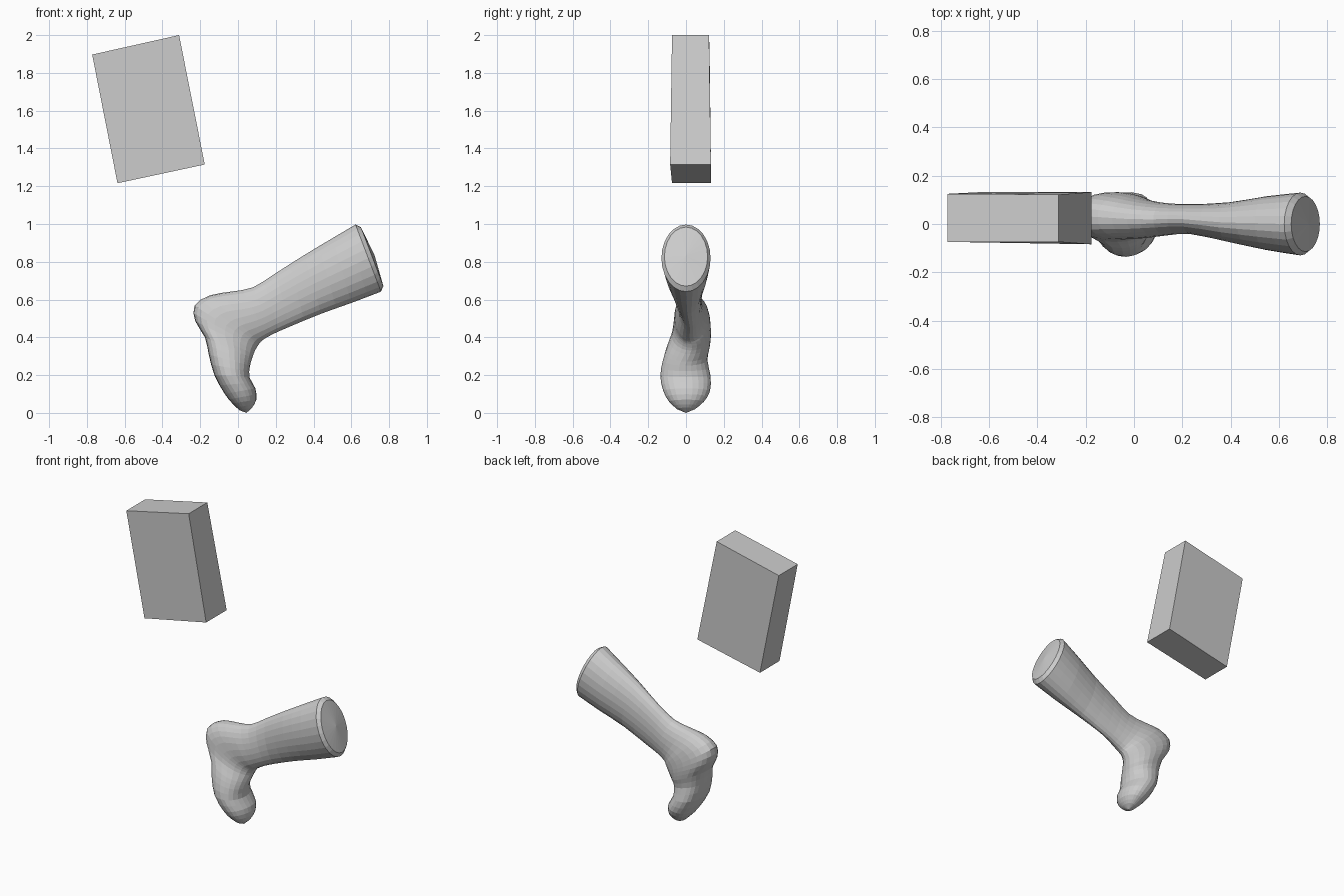
import bpy, bmesh, math
from mathutils import Vector

if "Cube" in bpy.data.objects:
    bpy.data.objects.remove(bpy.data.objects["Cube"])


def finish(bm, name):
    bmesh.ops.recalc_face_normals(bm, faces=bm.faces)
    mesh = bpy.data.meshes.new(name)
    bm.to_mesh(mesh)
    bm.free()
    obj = bpy.data.objects.new(name, mesh)
    bpy.context.collection.objects.link(obj)
    return obj


def catmull(a, b, c, d, t):
    return 0.5 * (2 * b + (c - a) * t + (2 * a - 5 * b + 4 * c - d) * t * t
                  + (3 * b - a - 3 * c + d) * t ** 3)


# Boot sections: back x, z, front x, z, y min, y max, sole squareness
sections = [
    (0.622, 0.997, 0.757, 0.642, -.130, .130, 1),
    (0.50, 0.925, 0.60, 0.582, -.108, .115, 1),
    (0.35, 0.835, 0.44, 0.525, -.075, .090, 1),
    (0.20, 0.740, 0.27, 0.455, -.042, .082, 1),
    (0.08, 0.665, 0.18, 0.415, -.048, .087, 1),
    (-0.03, 0.643, 0.13, 0.385, -.058, .10, .95),
    (-0.15, 0.622, 0.115, 0.37, -.062, .12, .85),
    (-0.23, 0.568, 0.105, 0.355, -.066, .13, .8),
    (-0.226, 0.485, 0.09, 0.33, -.075, .132, .8),
    (-0.175, 0.40, 0.075, 0.29, -.10, .125, .8),
    (-0.155, 0.31, 0.064, 0.25, -.122, .113, .8),
    (-0.125, 0.20, 0.06, 0.19, -.136, .13, .8),
    (-0.07, 0.10, 0.092, 0.13, -.12, .127, .85),
    (-0.03, 0.05, 0.097, 0.07, -.09, .095, .9),
    (0.008, 0.014, 0.075, 0.028, -.048, .048, 1),
]

SIDES, STEPS = 24, 2
last = len(sections) - 1
dense = []
for i in range(last):
    quad = [sections[max(0, min(last, i + k))] for k in (-1, 0, 1, 2)]
    for s in range(STEPS):
        dense.append([catmull(*v, s / STEPS) for v in zip(*quad)])
dense.append(sections[-1])

# Boot: loft the rounded sections from cuff to toe
bm = bmesh.new()
rings = []
for bx, bz, fx, fz, y0, y1, power in dense:
    back, front = Vector((bx, 0, bz)), Vector((fx, 0, fz))
    mid, half = (back + front) / 2, (back - front) / 2
    ring = []
    for k in range(SIDES):
        a = math.tau * k / SIDES
        c, s = math.cos(a), math.sin(a)
        p = power if c > 0 else 1
        side = math.copysign(abs(s) ** p, s)
        p_c = mid + half * math.copysign(abs(c) ** p, c)
        p_c.y = (y0 + y1) / 2 + (y1 - y0) / 2 * side
        ring.append(bm.verts.new(p_c))
    rings.append(ring)

# Gently domed cuff end, and closed toe tip
cuff_mid = Vector((0.69, 0, 0.82))
out = Vector((0.935, 0, 0.355))
dome = [bm.verts.new(cuff_mid + (v.co - cuff_mid) * 0.88 + out * 0.022)
        for v in rings[0]]
rings.insert(0, dome)
for a, b in zip(rings, rings[1:]):
    for k in range(SIDES):
        n = (k + 1) % SIDES
        bm.faces.new((a[k], a[n], b[n], b[k]))
for ring, tip in ((rings[0], cuff_mid + out * 0.036),
                  (rings[-1], Vector((0.045, 0, 0.0)))):
    centre = bm.verts.new(tip)
    for k in range(SIDES):
        bm.faces.new((ring[k], ring[(k + 1) % SIDES], centre))
finish(bm, "boot")

# Box: tilted slab floating above, slightly thicker at its lower end
bm = bmesh.new()
outline = [(-0.772, 1.897, -.074, .125), (-0.312, 2.0, -.074, .122),
           (-0.176, 1.315, -.084, .132), (-0.638, 1.216, -.074, .132)]
near = [bm.verts.new((x, y0, z)) for x, z, y0, y1 in outline]
far = [bm.verts.new((x, y1, z)) for x, z, y0, y1 in outline]
bm.faces.new(near)
bm.faces.new(far)
for k in range(4):
    n = (k + 1) % 4
    bm.faces.new((near[k], near[n], far[n], far[k]))
finish(bm, "floating_box")
